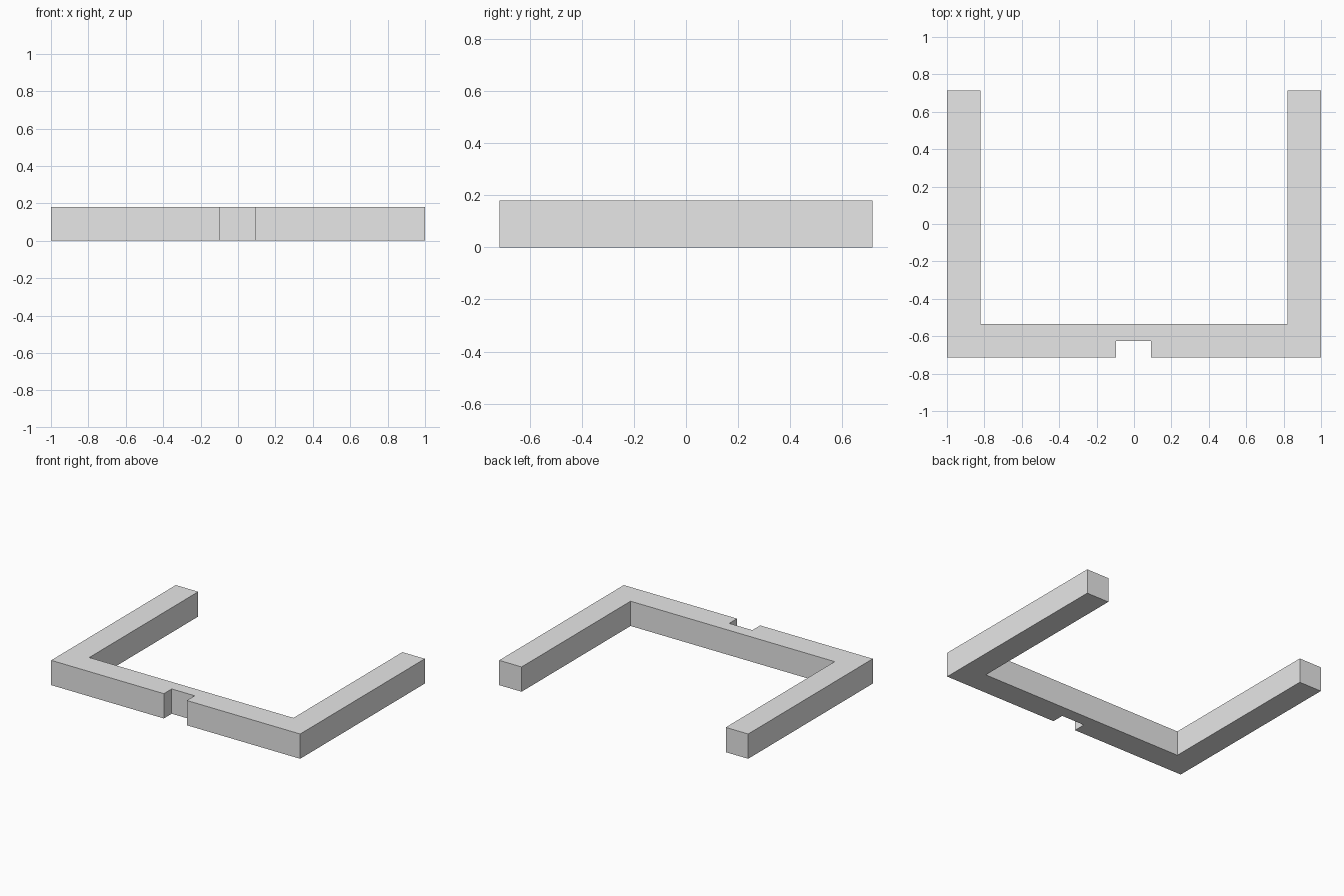
import bpy
import bmesh

cube = bpy.data.objects.get("Cube")
if cube:
    bpy.data.objects.remove(cube, do_unlink=True)

HEIGHT = 0.18
HALF_X, HALF_Y = 1.0, 0.715
INNER_X, INNER_Y = 0.82, -0.535
NOTCH_LEFT, NOTCH_RIGHT, NOTCH_Y = 0.09, -0.095, -0.625

# Plain grey material
grey = bpy.data.materials.new("light grey")
grey.use_nodes = True
colour = (0.8, 0.8, 0.8, 1)
grey.diffuse_color = colour
grey.node_tree.nodes["Principled BSDF"].inputs["Base Color"].default_value = colour

# U-shaped outline with a notch in the middle of the front bar
outline = [
    (-HALF_X, -HALF_Y), (NOTCH_RIGHT, -HALF_Y), (NOTCH_RIGHT, NOTCH_Y),
    (NOTCH_LEFT, NOTCH_Y), (NOTCH_LEFT, -HALF_Y), (HALF_X, -HALF_Y),
    (HALF_X, HALF_Y), (INNER_X, HALF_Y), (INNER_X, INNER_Y),
    (-INNER_X, INNER_Y), (-INNER_X, HALF_Y), (-HALF_X, HALF_Y),
]

# Extrude the outline into the solid frame
bm = bmesh.new()
base = bm.faces.new([bm.verts.new((x, y, 0)) for x, y in outline])
top = bmesh.ops.extrude_face_region(bm, geom=[base], use_keep_orig=True)["geom"]
bmesh.ops.translate(bm, vec=(0, 0, HEIGHT),
                    verts=[v for v in top if isinstance(v, bmesh.types.BMVert)])
bmesh.ops.recalc_face_normals(bm, faces=bm.faces[:])

mesh = bpy.data.meshes.new("notched_u_frame")
bm.to_mesh(mesh)
bm.free()
mesh.materials.append(grey)
frame = bpy.data.objects.new("notched_u_frame", mesh)
bpy.context.collection.objects.link(frame)
